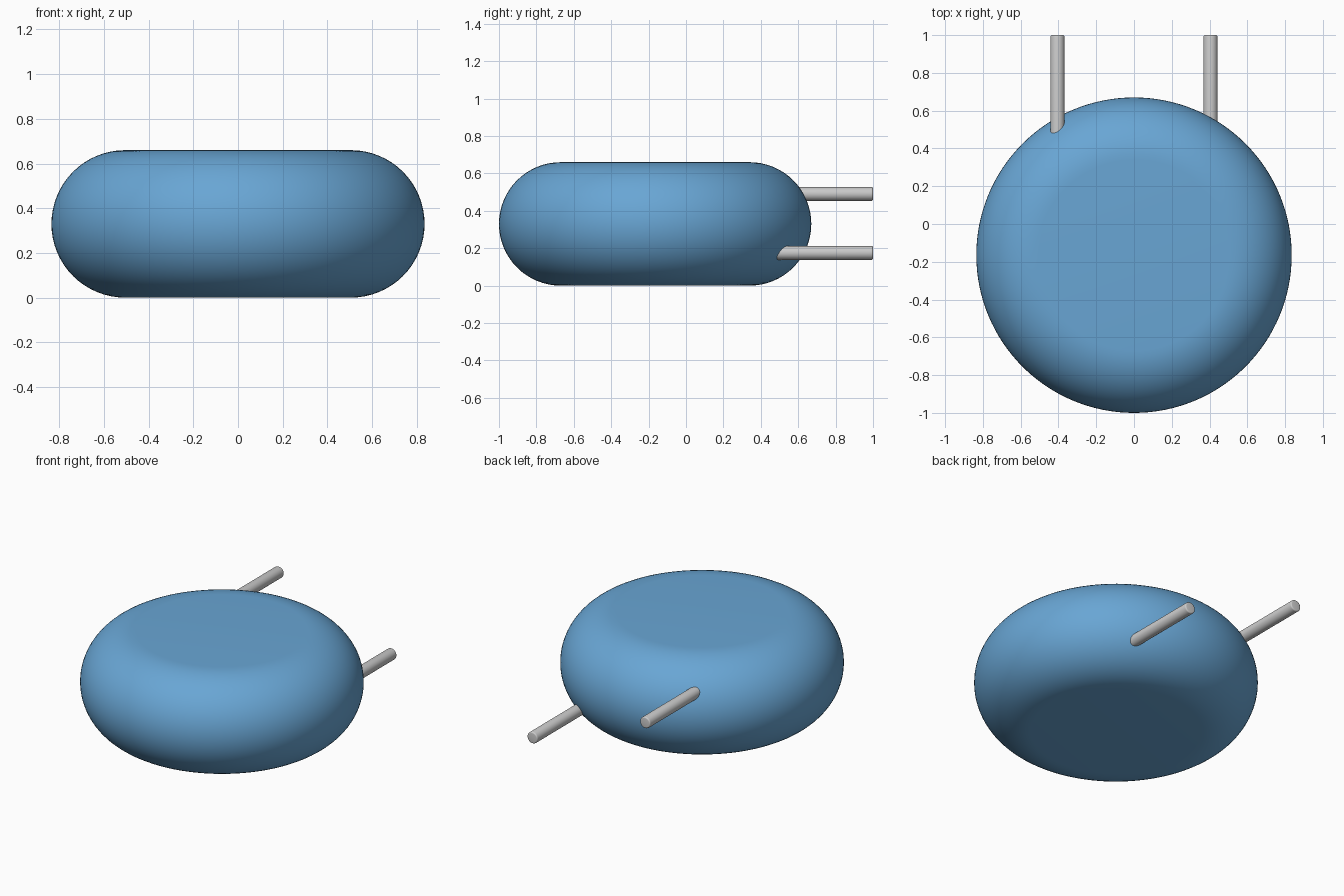
import bpy, bmesh
from math import sin, cos, pi, radians
from mathutils import Matrix

if "Cube" in bpy.data.objects:
    bpy.data.objects.remove(bpy.data.objects["Cube"])


def lathe(name, profile, segments, matrix):
    """Revolve (radius, height) points around z, then place with matrix."""
    bm = bmesh.new()
    verts = [bm.verts.new((r, 0, z)) for r, z in profile]
    edges = [bm.edges.new(pair) for pair in zip(verts, verts[1:])]
    bmesh.ops.spin(bm, geom=verts + edges, cent=(0, 0, 0), axis=(0, 0, 1),
                   angle=2 * pi, steps=segments, use_duplicate=False)
    bmesh.ops.remove_doubles(bm, verts=bm.verts, dist=1e-5)
    bmesh.ops.transform(bm, matrix=matrix, verts=bm.verts)
    bmesh.ops.recalc_face_normals(bm, faces=bm.faces)
    mesh = bpy.data.meshes.new(name)
    bm.to_mesh(mesh)
    bm.free()
    obj = bpy.data.objects.new(name, mesh)
    bpy.context.collection.objects.link(obj)
    bpy.ops.object.select_all(action='DESELECT')
    obj.select_set(True)
    bpy.context.view_layer.objects.active = obj
    bpy.ops.object.shade_smooth_by_angle(angle=radians(30))
    return obj


def arc(cx, cz, radius, start, end, steps):
    angles = [start + (end - start) * i / steps for i in range(steps + 1)]
    return [(cx + radius * cos(a), cz + radius * sin(a)) for a in angles]


# Round pillow-shaped body with flat top and bottom
RADIUS, HEIGHT = 0.835, 0.66
EDGE = HEIGHT / 2
body_profile = ([(0, 0)] + arc(RADIUS - EDGE, EDGE, EDGE, -pi / 2, pi / 2, 32)
                + [(0, HEIGHT)])
body = lathe("body", body_profile, 128, Matrix.Translation((0, -0.165, 0)))
blue = bpy.data.materials.new("blue")
blue.diffuse_color = (0.14, 0.38, 0.66, 1)
blue.use_nodes = True
blue.node_tree.nodes["Principled BSDF"].inputs["Base Color"].default_value = blue.diffuse_color
body.data.materials.append(blue)

# Two pipes leaving the back at different heights, with softened ends
PIPE, SOFT, START, END = 0.037, 0.008, 0.40, 1.0
length = END - START
pipe_profile = ([(0, 0), (PIPE, 0)]
                + arc(PIPE - SOFT, length - SOFT, SOFT, 0, pi / 2, 4)
                + [(0, length)])
for name, x, z in (("upper_pipe", -0.405, 0.49), ("lower_pipe", 0.405, 0.175)):
    lathe(name, pipe_profile, 32,
          Matrix.Translation((x, START, z)) @ Matrix.Rotation(-pi / 2, 4, 'X'))
